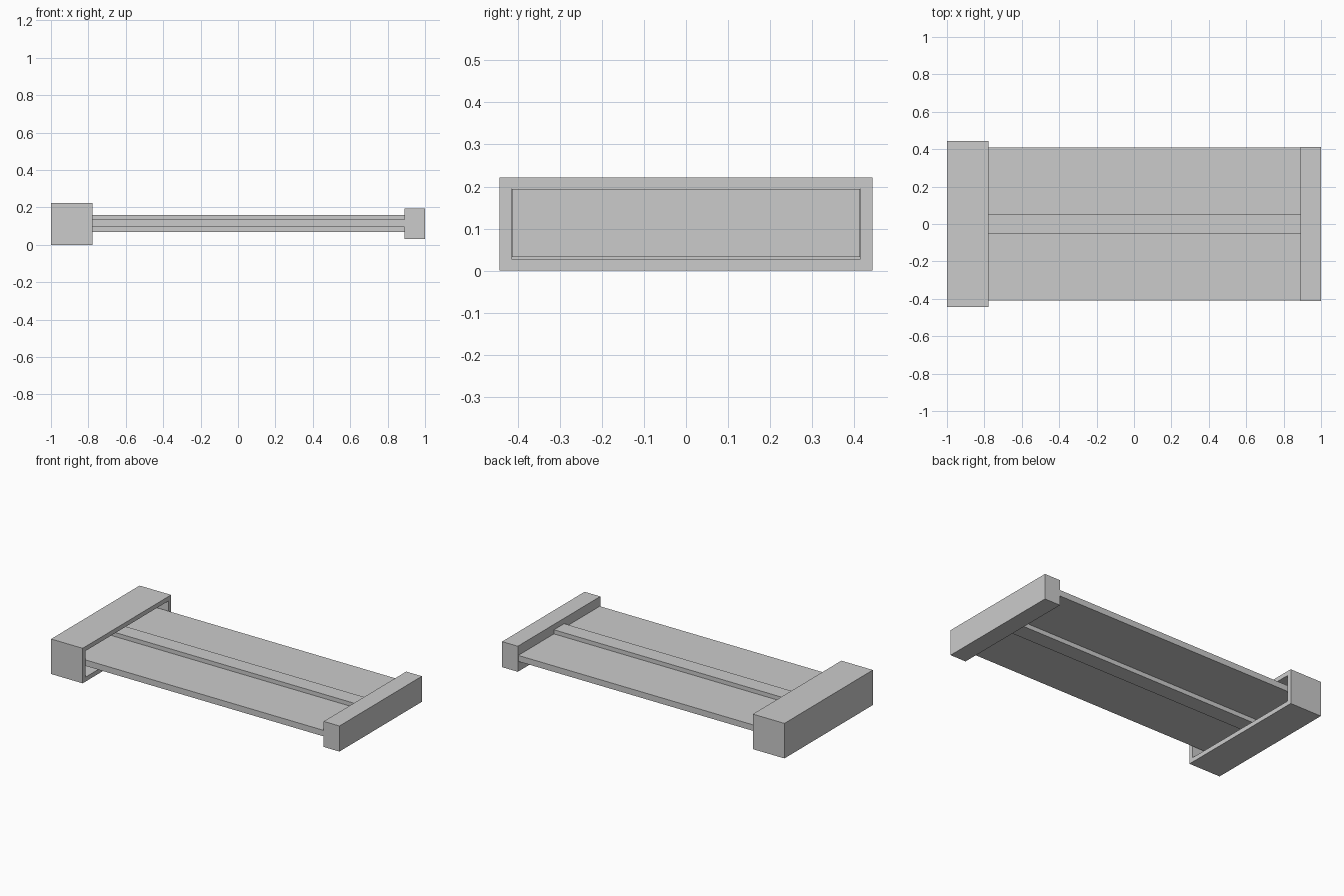
import bpy, bmesh

if "Cube" in bpy.data.objects:
    bpy.data.objects.remove(bpy.data.objects["Cube"])


def box(name, x, y, z):
    """Axis-aligned box from (min, max) ranges."""
    bm = bmesh.new()
    bmesh.ops.create_cube(bm, size=1)
    for v in bm.verts:
        v.co = [r[0] if c < 0 else r[1] for c, r in zip(v.co, (x, y, z))]
    me = bpy.data.meshes.new(name)
    bm.to_mesh(me)
    bm.free()
    ob = bpy.data.objects.new(name, me)
    bpy.context.collection.objects.link(ob)
    return ob


def profile_beam(name, pts, x0, x1):
    """Extrude a (y, z) outline along x."""
    bm = bmesh.new()
    face = bm.faces.new([bm.verts.new((x0, y, z)) for y, z in pts])
    ext = bmesh.ops.extrude_face_region(bm, geom=[face], use_keep_orig=True)
    moved = [g for g in ext["geom"] if isinstance(g, bmesh.types.BMVert)]
    bmesh.ops.translate(bm, verts=moved, vec=(x1 - x0, 0, 0))
    bmesh.ops.recalc_face_normals(bm, faces=bm.faces)
    me = bpy.data.meshes.new(name)
    bm.to_mesh(me)
    bm.free()
    ob = bpy.data.objects.new(name, me)
    bpy.context.collection.objects.link(ob)
    return ob


# Large end: hollow sleeve open towards +x
sleeve = box("end_sleeve", (-1, -0.779), (-0.443, 0.443), (0, 0.222))
bm = bmesh.new()
bm.from_mesh(sleeve.data)
mouth = max(bm.faces, key=lambda f: f.calc_center_median().x)
# Inset the mouth to make the rim, then push the inner face back
bmesh.ops.inset_region(bm, faces=[mouth], thickness=0.028, use_even_offset=True)
ext = bmesh.ops.extrude_face_region(bm, geom=[mouth])
bmesh.ops.translate(bm, verts=[g for g in ext["geom"] if isinstance(g, bmesh.types.BMVert)],
                    vec=(-0.19, 0, 0))
if mouth.is_valid:
    bmesh.ops.delete(bm, geom=[mouth], context='FACES_ONLY')
bmesh.ops.recalc_face_normals(bm, faces=bm.faces)
bm.to_mesh(sleeve.data)
bm.free()

# Small solid end block
box("end_block", (0.89, 1), (-0.413, 0.413), (0.032, 0.194))

# Flat panel with a raised rib along the middle of both faces
W, R = 0.408, 0.051
half = [(-W, 0.134), (-R, 0.134), (-R, 0.16), (R, 0.16), (R, 0.134), (W, 0.134)]
under = [(W, 0.096), (R, 0.096), (R, 0.068), (-R, 0.068), (-R, 0.096), (-W, 0.096)]
profile_beam("ribbed_panel", half + under, -0.969, 0.89)
